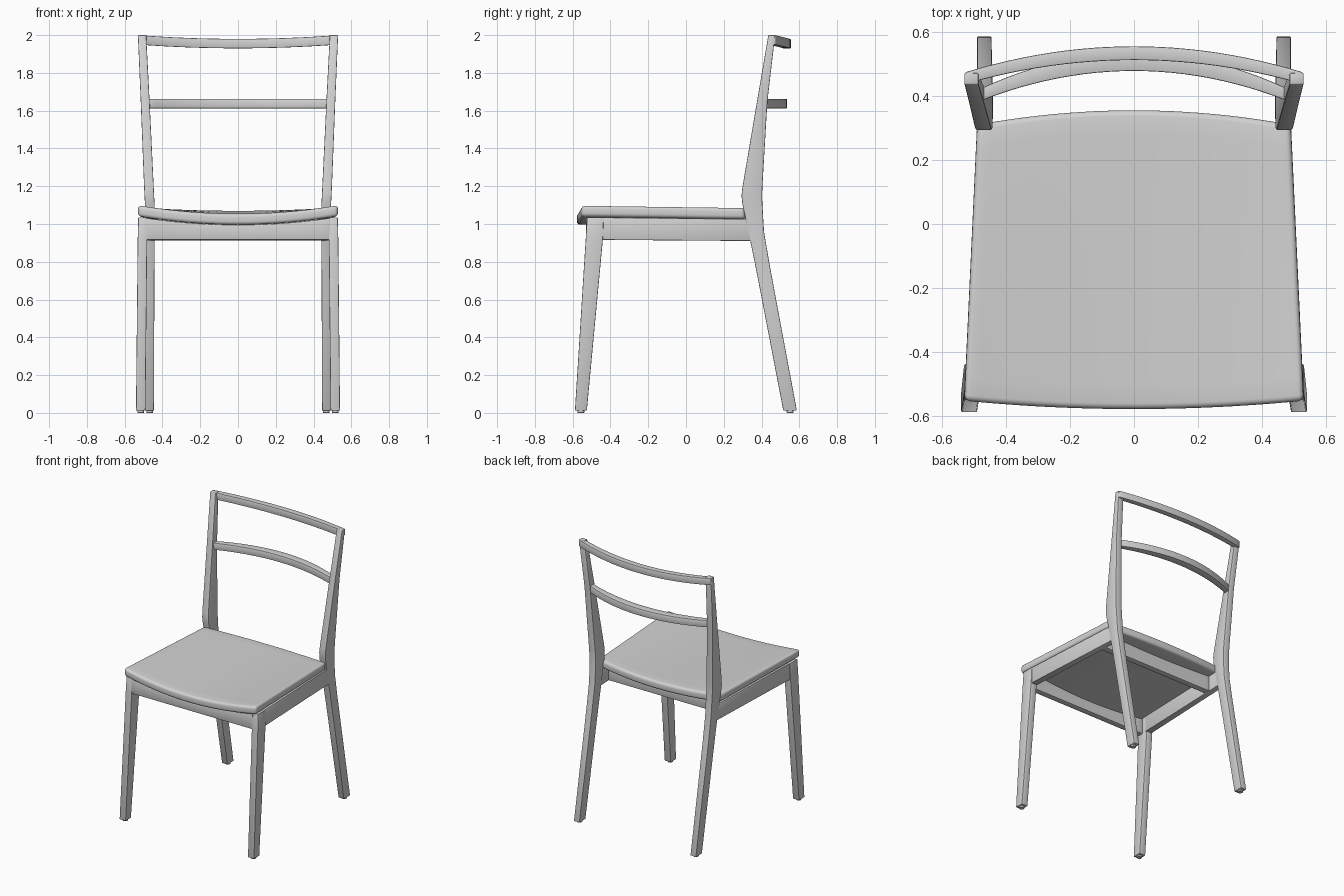
import bpy
import bmesh
import math

cube = bpy.data.objects.get("Cube")
if cube:
    bpy.data.objects.remove(cube, do_unlink=True)

# One pale grey finish for the whole chair
grey = bpy.data.materials.new("pale_grey")
grey.use_nodes = True
GREY = (0.65, 0.65, 0.65, 1)
grey.diffuse_color = GREY
grey.node_tree.nodes["Principled BSDF"].inputs["Base Color"].default_value = GREY


def finish(name, bm, bevel, segments=2):
    """Round the hard edges, then make a smooth-shaded object."""
    bmesh.ops.recalc_face_normals(bm, faces=bm.faces)
    hard = [e for e in bm.edges if e.calc_face_angle(0) > math.radians(40)]
    bmesh.ops.bevel(bm, geom=hard, offset=bevel, segments=segments,
                    profile=0.5, affect='EDGES', clamp_overlap=True)
    mesh = bpy.data.meshes.new(name)
    bm.to_mesh(mesh)
    bm.free()
    mesh.materials.append(grey)
    obj = bpy.data.objects.new(name, mesh)
    bpy.context.collection.objects.link(obj)
    bpy.ops.object.select_all(action='DESELECT')
    obj.select_set(True)
    bpy.context.view_layer.objects.active = obj
    bpy.ops.object.shade_smooth_by_angle(angle=math.radians(40))
    return obj


def loft(name, sections, bevel=0.004):
    """Join a row of four-cornered cross-sections into a capped bar."""
    bm = bmesh.new()
    rings = [[bm.verts.new(p) for p in s] for s in sections]
    for a, b in zip(rings, rings[1:]):
        for i in range(4):
            j = (i + 1) % 4
            bm.faces.new((a[i], a[j], b[j], b[i]))
    bm.faces.new(rings[0])
    bm.faces.new(rings[-1])
    return finish(name, bm, bevel)


def flat_section(z, y0, y1, x0, x1):
    return [(x0, y0, z), (x1, y0, z), (x1, y1, z), (x0, y1, z)]


def cross_rail(name, half, y_front, y_back, z_low, z_high, steps=24):
    """Bar running across the chair; its four limits are functions of x / half."""
    sections = []
    for i in range(steps + 1):
        t = 2 * i / steps - 1
        x = t * half
        sections.append([(x, y_front(t), z_low(t)), (x, y_back(t), z_low(t)),
                         (x, y_back(t), z_high(t)), (x, y_front(t), z_high(t))])
    return loft(name, sections)


def foot(name, x, y):
    bm = bmesh.new()
    bmesh.ops.create_cone(bm, cap_ends=True, segments=20, radius1=0.018,
                          radius2=0.018, depth=0.02)
    bmesh.ops.translate(bm, verts=bm.verts, vec=(x, y, 0.01))
    finish(name, bm, 0.002, 1)


# Leg stations: height, front y, back y, inner x, outer x
front_stations = [(0.012, -0.588, -0.525, 0.490, 0.540),
                  (0.92, -0.531, -0.440, 0.481, 0.531),
                  (1.035, -0.524, -0.436, 0.480, 0.528)]
rear_stations = [(0.012, 0.515, 0.587, 0.445, 0.490),
                 (0.60, 0.402, 0.477, 0.443, 0.490),
                 (0.80, 0.363, 0.440, 0.442, 0.490),
                 (0.96, 0.330, 0.413, 0.441, 0.490),
                 (1.11, 0.298, 0.404, 0.442, 0.493),
                 (1.15, 0.294, 0.403, 0.444, 0.495),
                 (1.19, 0.298, 0.404, 0.446, 0.497),
                 (1.65, 0.376, 0.431, 0.468, 0.515),
                 (2.00, 0.436, 0.472, 0.486, 0.530)]

for side, label in ((1, "left"), (-1, "right")):
    for part, stations in (("front_leg", front_stations), ("rear_leg", rear_stations)):
        loft(f"{label}_{part}", [flat_section(z, a, b, side * p, side * q)
                                 for z, a, b, p, q in stations])
        z, a, b, p, q = stations[0]
        foot(f"{label}_{part}_foot", side * (p + q) / 2, (a + b) / 2)
    # Side apron, narrowing toward the back
    loft(f"{label}_side_apron",
         [[(side * p, y, low), (side * q, y, low), (side * q, y, top), (side * p, y, top)]
          for y, p, q, low, top in ((-0.45, 0.477, 0.526, 0.916, 1.035),
                                    (0.36, 0.445, 0.488, 0.910, 1.026))])

# Front and back aprons, hollowed to follow the seat
cross_rail("front_apron", 0.487, lambda t: -0.529, lambda t: -0.485,
           lambda t: 0.916, lambda t: 0.996 + 0.036 * t * t)
cross_rail("back_apron", 0.46, lambda t: 0.20, lambda t: 0.245,
           lambda t: 0.913, lambda t: 1.016 + 0.012 * t * t)

# Bowed back rails
cross_rail("top_rail", 0.527,
           lambda t: 0.512 - 0.075 * t * t, lambda t: 0.555 - 0.081 * t * t,
           lambda t: 1.930 + 0.020 * t * t, lambda t: 1.980 + 0.020 * t * t)
cross_rail("middle_rail", 0.475,
           lambda t: 0.478 - 0.092 * t * t, lambda t: 0.535 - 0.110 * t * t,
           lambda t: 1.612, lambda t: 1.662)


# Dished seat pad with bowed front and back edges
def seat_point(u, v, drop):
    bow = u * u
    front, back = -0.578 + 0.026 * bow, 0.355 - 0.045 * bow
    z = 1.099 - 0.014 * v - (0.045 - 0.030 * v) * (1 - bow) - drop
    return (u * (0.530 - 0.040 * v), front + (back - front) * v, z)


NU, NV = 24, 12
bm = bmesh.new()
top, under = [[[bm.verts.new(seat_point(2 * i / NU - 1, j / NV, drop))
                for j in range(NV + 1)] for i in range(NU + 1)]
              for drop in (0, 0.058)]
for grid in (top, under):
    for i in range(NU):
        for j in range(NV):
            bm.faces.new((grid[i][j], grid[i + 1][j], grid[i + 1][j + 1], grid[i][j + 1]))
for j in (0, NV):
    for i in range(NU):
        bm.faces.new((top[i][j], top[i + 1][j], under[i + 1][j], under[i][j]))
for i in (0, NU):
    for j in range(NV):
        bm.faces.new((top[i][j], top[i][j + 1], under[i][j + 1], under[i][j]))
finish("seat", bm, 0.018, 4)
